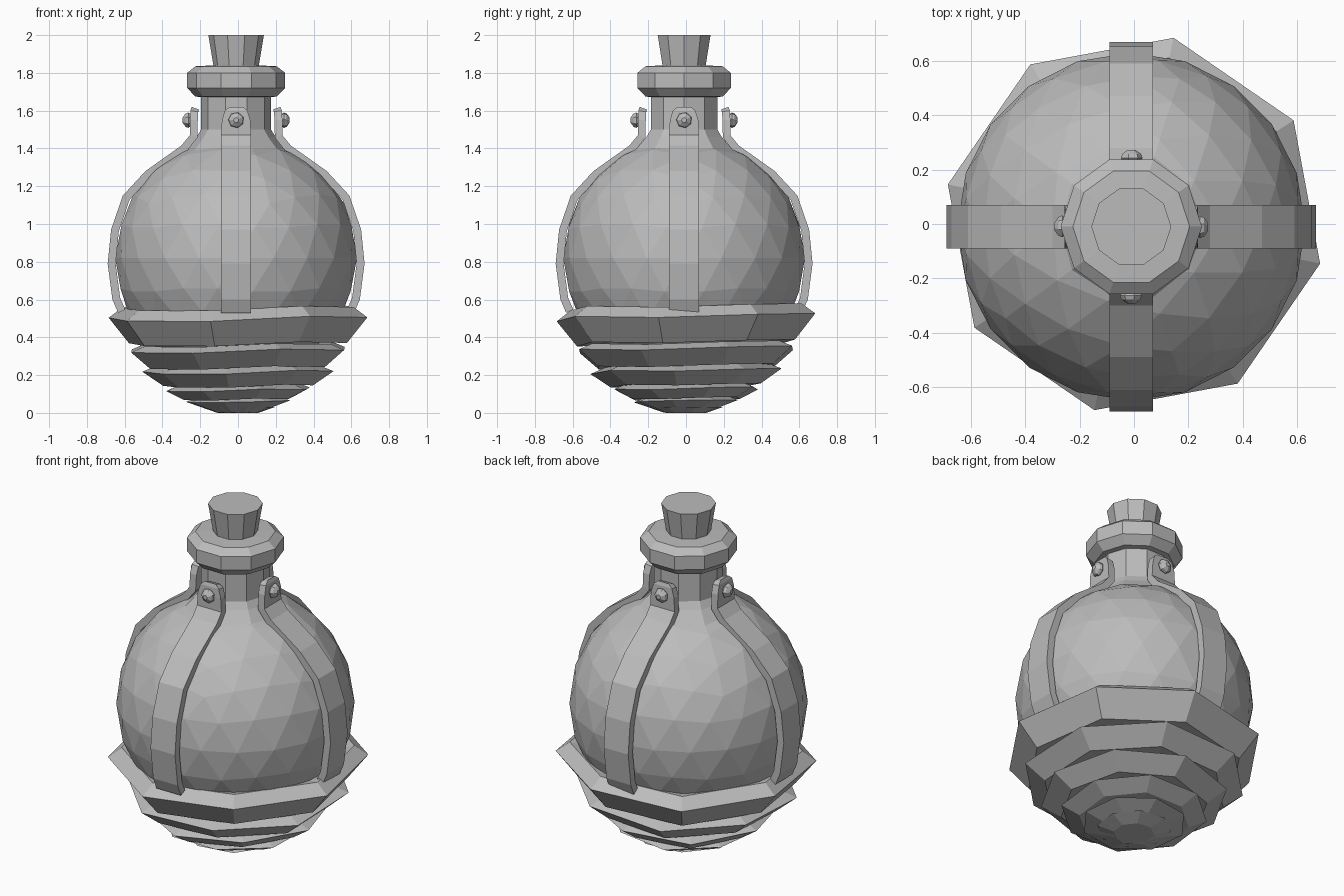
import bpy, bmesh, math
from mathutils import Vector, Matrix

if "Cube" in bpy.data.objects:
    bpy.data.objects.remove(bpy.data.objects["Cube"], do_unlink=True)

grey = bpy.data.materials.new("plain grey")
grey.use_nodes = True
colour = (0.5, 0.5, 0.5, 1)
grey.diffuse_color = colour
grey.node_tree.nodes["Principled BSDF"].inputs["Base Color"].default_value = colour

CENTRE = Vector((-0.01, -0.01, 0))


def finish(bm, name, matrix=Matrix()):
    bmesh.ops.recalc_face_normals(bm, faces=bm.faces)
    mesh = bpy.data.meshes.new(name)
    bm.to_mesh(mesh)
    bm.free()
    mesh.materials.append(grey)
    obj = bpy.data.objects.new(name, mesh)
    obj.matrix_world = matrix
    bpy.context.collection.objects.link(obj)
    return obj


def loft(bm, loops):
    """Skin matching vertex loops and cap both ends."""
    n = len(loops[0])
    for a, b in zip(loops, loops[1:]):
        for i in range(n):
            j = (i + 1) % n
            bm.faces.new((a[i], a[j], b[j], b[i]))
    bm.faces.new(loops[0])
    bm.faces.new(loops[-1])


def lathe(name, profile, sides=10, phase=0, tilt=0, wobble=0, matrix=Matrix()):
    """Faceted solid of revolution; tilt and wobble give a hand-cut look."""
    bm = bmesh.new()
    loops = []
    for r, z in profile:
        loop = []
        for i in range(sides):
            a = math.radians(phase) + math.tau * i / sides
            x, y = r * math.cos(a), r * math.sin(a)
            lift = tilt * (x + y) + wobble * math.sin(i * 2.4) * r
            loop.append(bm.verts.new((x, y, max(0, z + lift))))
        loops.append(loop)
    loft(bm, loops)
    return finish(bm, name, matrix)


# Round flask body
bm = bmesh.new()
bmesh.ops.create_icosphere(bm, subdivisions=3, radius=0.64)
finish(bm, "flask_body", Matrix.Translation(CENTRE + Vector((0, 0, 0.82))))

# Neck, lip and stopper
upright = Matrix.Translation(CENTRE)
lathe("neck", [(0.29, 1.37), (0.21, 1.46), (0.185, 1.5), (0.185, 1.7)], matrix=upright)
lathe("lip", [(0.17, 1.67), (0.215, 1.675), (0.26, 1.72), (0.26, 1.8),
              (0.215, 1.835), (0.12, 1.84)], matrix=upright)
lathe("stopper", [(0.117, 1.82), (0.147, 2.0)], matrix=upright)

# Overlapping bands of the base: outer radius, rim height, foot radius, foot height, phase
bands = [(0.70, 0.505, 0.59, 0.37, 33),
         (0.61, 0.335, 0.50, 0.245, 22),
         (0.51, 0.22, 0.40, 0.145, 38),
         (0.40, 0.125, 0.30, 0.075, 18),
         (0.285, 0.062, 0.12, 0.004, 30)]
for i, (r, z, foot_r, foot_z, phase) in enumerate(bands):
    rim = 0.055 if i == 0 else 0.03
    lathe(f"base_band_{i + 1}",
          [(foot_r * 0.6, foot_z + 0.01), (foot_r, foot_z), (r, z),
           (r - 0.075, z + rim), (r * 0.55, z + 0.01)],
          sides=8, phase=phase, tilt=0.018, wobble=0.015 if i < 4 else 0)
lathe("base_foot", [(0.11, 0), (0.2, 0.03)], sides=8, phase=15)

# Strap path down the body: radius, height, half width
path = [(0.235, 1.62, 0.035), (0.242, 1.6, 0.06), (0.245, 1.55, 0.075),
        (0.245, 1.47, 0.08), (0.29, 1.415, 0.08), (0.48, 1.28, 0.08),
        (0.60, 1.15, 0.08), (0.662, 0.97, 0.08), (0.68, 0.79, 0.08),
        (0.655, 0.6, 0.08), (0.625, 0.53, 0.08)]


def strap(name, matrix, thickness=0.042):
    bm = bmesh.new()
    loops = []
    for i, (r, z, half) in enumerate(path):
        before, after = path[max(i - 1, 0)], path[min(i + 1, len(path) - 1)]
        along = Vector((after[0] - before[0], after[1] - before[1])).normalized()
        inner_r, inner_z = r + along.y * thickness, z - along.x * thickness
        corners = [(r, -half, z), (r, half, z),
                   (inner_r, half, inner_z), (inner_r, -half, inner_z)]
        loops.append([bm.verts.new(c) for c in corners])
    loft(bm, loops)
    finish(bm, name, matrix)


# Four straps, each pinned to the neck with a rivet
for k, side in enumerate(("left", "back", "right", "front")):
    turn = upright @ Matrix.Rotation(k * math.pi / 2, 4, "Z")
    strap(f"{side}_strap", turn)
    lathe(f"{side}_rivet", [(0.03, 0), (0.042, 0.015), (0.036, 0.03), (0.014, 0.045)],
          sides=7, phase=10,
          matrix=turn @ Matrix.Translation((0.238, 0, 1.55)) @ Matrix.Rotation(math.pi / 2, 4, "Y"))
